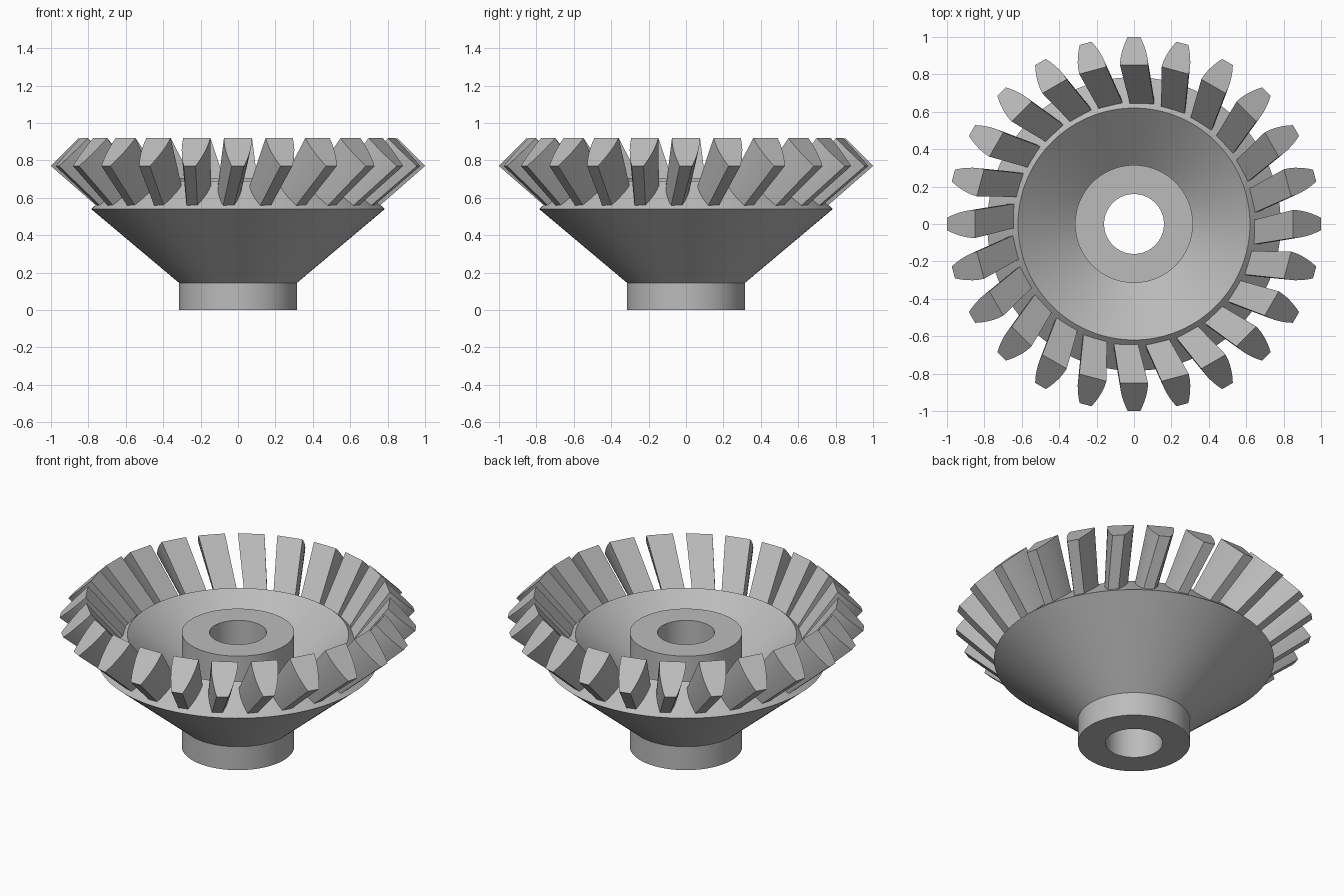
import bpy, bmesh, math
from mathutils import Vector

cube = bpy.data.objects.get("Cube")
if cube:
    bpy.data.objects.remove(cube, do_unlink=True)

TEETH = 24
SEGMENTS = 96

# Single metal colour
steel = bpy.data.materials.new("grey_steel")
steel.use_nodes = True
grey = (0.5, 0.5, 0.5, 1)
steel.diffuse_color = grey
steel.node_tree.nodes["Principled BSDF"].inputs["Base Color"].default_value = grey


def finish(name, bm, angle):
    bmesh.ops.recalc_face_normals(bm, faces=bm.faces)
    mesh = bpy.data.meshes.new(name)
    bm.to_mesh(mesh)
    bm.free()
    mesh.materials.append(steel)
    obj = bpy.data.objects.new(name, mesh)
    bpy.context.collection.objects.link(obj)
    bpy.ops.object.select_all(action="DESELECT")
    obj.select_set(True)
    bpy.context.view_layer.objects.active = obj
    bpy.ops.object.shade_smooth_by_angle(angle=math.radians(angle))
    return obj


# Gear body: closed profile (radius, height) turned around z
profile = [(0.16, 0), (0.315, 0), (0.315, 0.145), (0.785, 0.54),
           (0.62, 0.69), (0.315, 0.43), (0.315, 0.705), (0.16, 0.705)]
bm = bmesh.new()
rings = []
for i in range(SEGMENTS):
    a = math.tau * i / SEGMENTS
    rings.append([bm.verts.new((r * math.cos(a), r * math.sin(a), z)) for r, z in profile])
for i in range(SEGMENTS):
    here, there = rings[i], rings[(i + 1) % SEGMENTS]
    for j in range(len(profile)):
        k = (j + 1) % len(profile)
        bm.faces.new((here[j], there[j], there[k], here[k]))
finish("gear_body", bm, 20)


# Teeth: each is a row of sections from the narrow heel to the wide toe
heel_tip, toe_tip = Vector((1.0, 0, 0.77)), Vector((0.85, 0, 0.92))
heel_base, toe_base = Vector((0.76, -0.05, 0.56)), Vector((0.645, -0.042, 0.667))
STEPS = 5
EMBED = 1.1


def tooth_section(t):
    tip = heel_tip.lerp(toe_tip, t)
    base = tip.lerp(heel_base.lerp(toe_base, t), EMBED)
    bulge = math.sin(t * math.pi / 2) ** 0.9
    tip_half = Vector((0, 0.033 + 0.042 * bulge, 0))
    base_half = Vector((0, 0.029 + 0.035 * bulge, 0))
    return [tip - tip_half, tip + tip_half, base + base_half, base - base_half]


bm = bmesh.new()
for n in range(TEETH):
    a = math.tau * n / TEETH
    c, s = math.cos(a), math.sin(a)
    sections = []
    for i in range(STEPS + 1):
        sections.append([bm.verts.new((p.x * c - p.y * s, p.x * s + p.y * c, p.z))
                         for p in tooth_section(i / STEPS)])
    for near, far in zip(sections, sections[1:]):
        for j in range(4):
            k = (j + 1) % 4
            bm.faces.new((near[j], far[j], far[k], near[k]))
    bm.faces.new(sections[0])
    bm.faces.new(sections[-1])
finish("gear_teeth", bm, 25)
